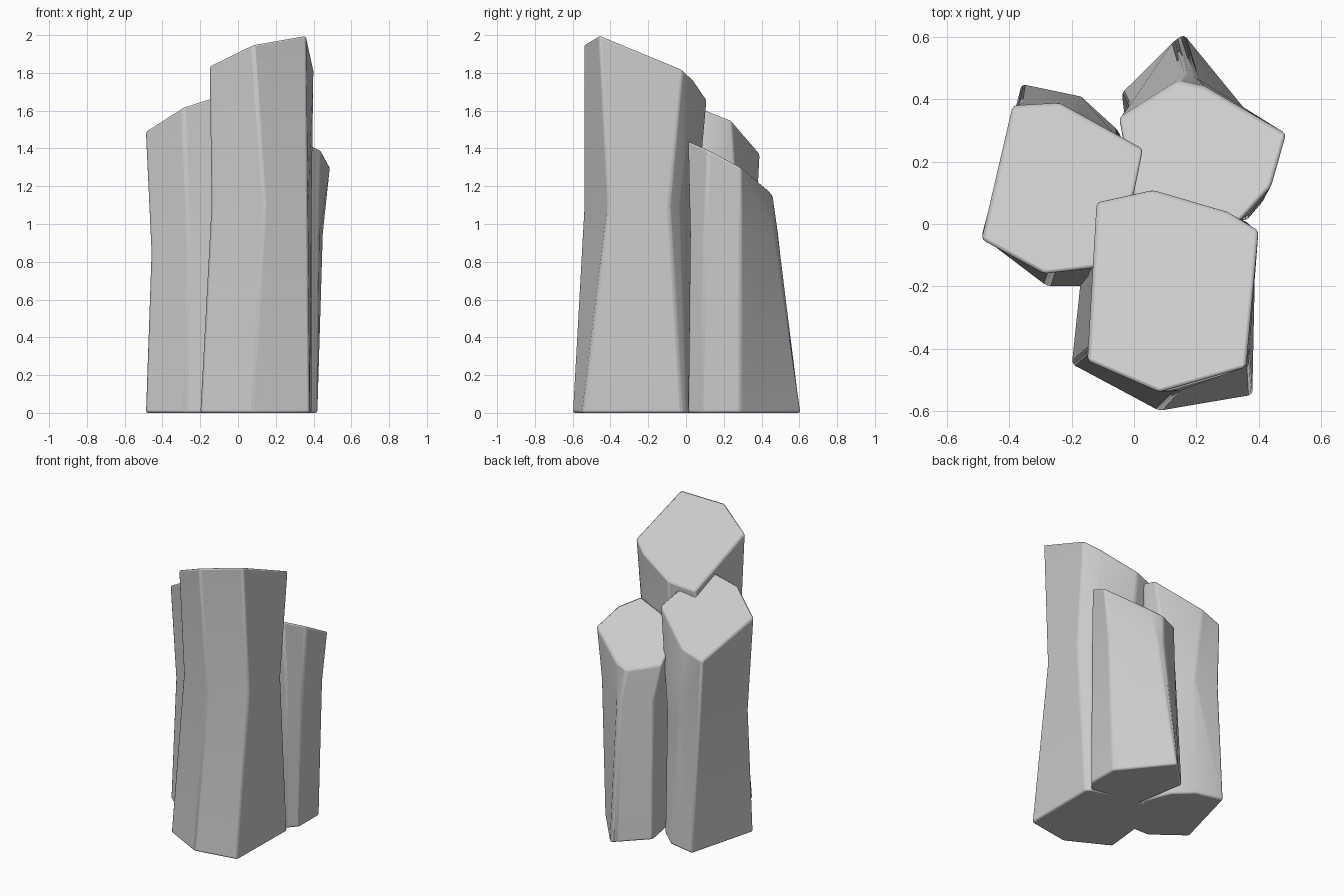
import bpy, bmesh, math
from mathutils import Vector

cube = bpy.data.objects.get("Cube")
if cube:
    bpy.data.objects.remove(cube, do_unlink=True)

# One plain stone colour
stone = bpy.data.materials.new("grey stone")
stone.use_nodes = True
grey = (0.6, 0.6, 0.6, 1)
stone.diffuse_color = grey
stone.node_tree.nodes["Principled BSDF"].inputs["Base Color"].default_value = grey


def column(name, base, waist, crown, waist_z, peak, slope):
    """Loft three outlines; the crown lies on a plane through peak with the given slope."""
    px, py, pz = peak
    rings = [
        [(x, y, 0) for x, y in base],
        [(x, y, waist_z) for x, y in waist],
        [(x, y, pz + slope[0] * (x - px) + slope[1] * (y - py)) for x, y in crown],
    ]
    bm = bmesh.new()
    loops = [[bm.verts.new(Vector(p)) for p in ring] for ring in rings]
    n = len(base)
    for low, high in zip(loops, loops[1:]):
        for i in range(n):
            j = (i + 1) % n
            bm.faces.new((low[i], low[j], high[j], high[i]))
    bm.faces.new(loops[0][::-1])
    bm.faces.new(loops[-1])
    bmesh.ops.recalc_face_normals(bm, faces=bm.faces)
    mesh = bpy.data.meshes.new(name)
    bm.to_mesh(mesh)
    bm.free()
    mesh.materials.append(stone)
    obj = bpy.data.objects.new(name, mesh)
    bpy.context.collection.objects.link(obj)

    # Worn edges
    bevel = obj.modifiers.new("worn edges", "BEVEL")
    bevel.width = 0.012
    bevel.segments = 2
    bevel.limit_method = "ANGLE"
    bevel.angle_limit = math.radians(25)
    bpy.ops.object.select_all(action="DESELECT")
    obj.select_set(True)
    bpy.context.view_layer.objects.active = obj
    bpy.ops.object.shade_smooth_by_angle(angle=math.radians(30))
    return obj


# Outlines run counter-clockwise from the front left corner
column("tall_front_column",
       [(-.20, -.45), (.08, -.60), (.38, -.55), (.39, -.02), (.36, .01), (.06, .10), (-.15, .02)],
       [(-.14, -.40), (.14, -.54), (.37, -.41), (.39, -.09), (.33, -.03), (.08, .06), (-.12, .02)],
       [(-.15, -.44), (.08, -.54), (.36, -.46), (.40, -.02), (.30, .04), (.06, .11), (-.12, .07)],
       1.1, (.36, -.46, 2.0), (.30, -.44))

column("left_back_column",
       [(.02, .08), (.36, .01), (.42, .08), (.42, .29), (.16, .61), (.13, .59), (-.04, .42)],
       [(0, .10), (.36, .02), (.43, .10), (.45, .29), (.20, .47), (.16, .49), (-.02, .38)],
       [(0, .08), (.34, .01), (.44, .12), (.49, .29), (.23, .44), (.14, .46), (-.05, .34)],
       0.95, (.49, .29, 1.30), (.146, -.58))

column("right_back_column",
       [(-.49, -.04), (-.28, -.20), (-.12, -.20), (.02, .12), (-.05, .30), (-.17, .41), (-.36, .45)],
       [(-.46, -.03), (-.26, -.14), (-.10, -.14), (0, .14), (-.05, .28), (-.20, .36), (-.37, .39)],
       [(-.49, -.05), (-.29, -.16), (-.12, -.14), (0, .10), (.03, .24), (-.24, .39), (-.39, .38)],
       0.85, (-.29, -.16, 1.62), (.38, -.48))
